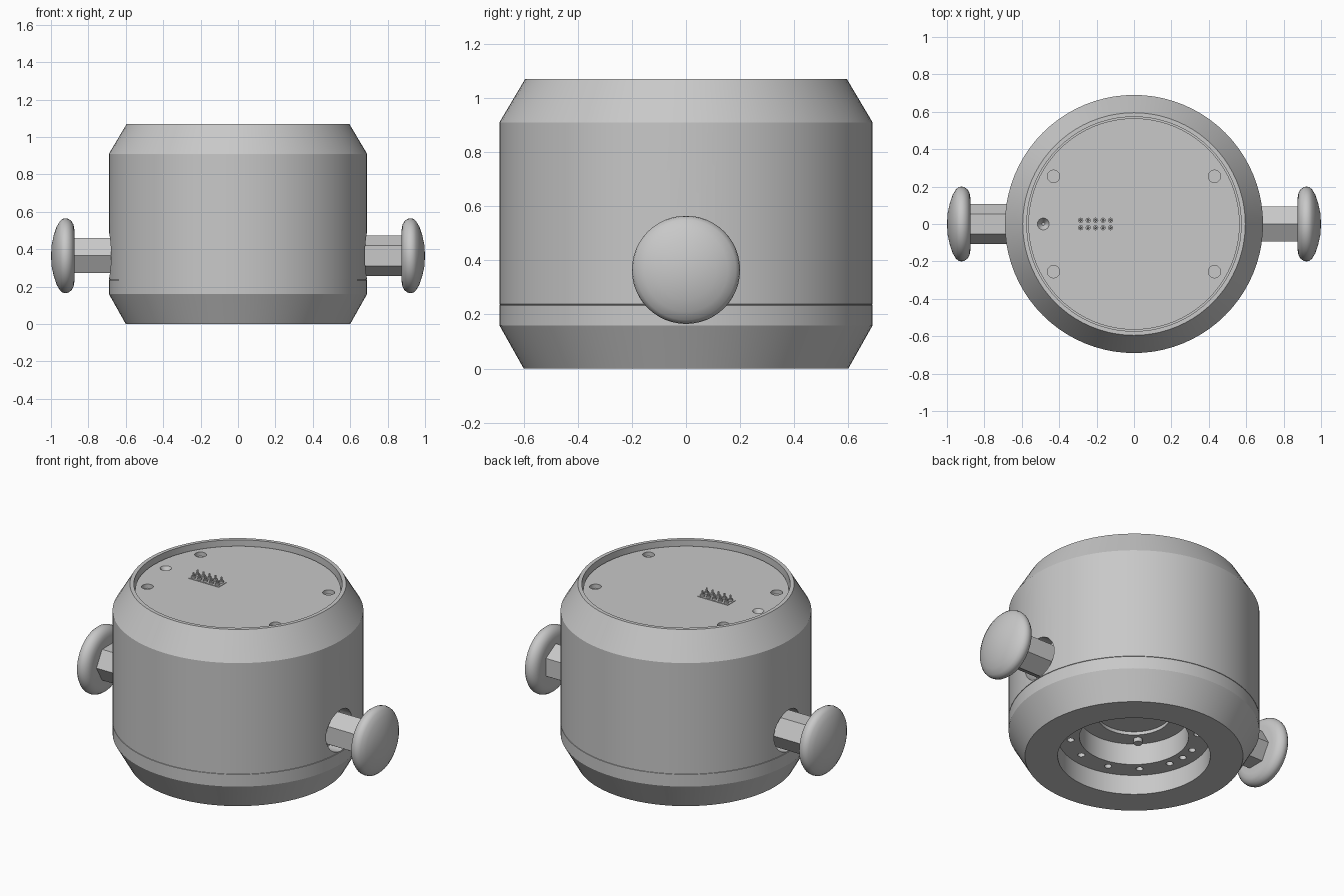
import bpy, bmesh, math
from mathutils import Matrix, Vector

cube = bpy.data.objects.get("Cube")
if cube:
    bpy.data.objects.remove(cube, do_unlink=True)

grey = bpy.data.materials.new("satin grey")
grey.use_nodes = True
COLOUR = (0.58, 0.58, 0.58, 1)
grey.diffuse_color = COLOUR
grey.node_tree.nodes["Principled BSDF"].inputs["Base Color"].default_value = COLOUR


def finish(name, bm):
    """Turn a bmesh into a named object in the scene."""
    bmesh.ops.recalc_face_normals(bm, faces=bm.faces)
    mesh = bpy.data.meshes.new(name)
    bm.to_mesh(mesh)
    bm.free()
    mesh.materials.append(grey)
    obj = bpy.data.objects.new(name, mesh)
    bpy.context.collection.objects.link(obj)
    return obj


def activate(obj):
    bpy.ops.object.select_all(action='DESELECT')
    obj.select_set(True)
    bpy.context.view_layer.objects.active = obj


def smooth(obj, angle=25):
    activate(obj)
    bpy.ops.object.shade_smooth_by_angle(angle=math.radians(angle))


def lathe(name, profile, steps=80, matrix=Matrix()):
    """Revolve (radius, height) points about z, then place the result."""
    bm = bmesh.new()
    verts = [bm.verts.new((r, 0, z)) for r, z in profile]
    edges = [bm.edges.new(pair) for pair in zip(verts, verts[1:])]
    bmesh.ops.spin(bm, geom=verts + edges, cent=(0, 0, 0), axis=(0, 0, 1),
                   angle=math.tau, steps=steps, use_duplicate=False)
    bmesh.ops.remove_doubles(bm, verts=bm.verts, dist=0.0001)
    bmesh.ops.transform(bm, matrix=matrix, verts=bm.verts)
    return finish(name, bm)


def cylinder(bm, centre, r_low, r_high, depth, sides=24, turn=Matrix()):
    bmesh.ops.create_cone(bm, cap_ends=True, segments=sides, radius1=r_low, radius2=r_high,
                          depth=depth, matrix=Matrix.Translation(Vector(centre)) @ turn)


def cut(obj, bm):
    """Subtract a bmesh of cutters from an object."""
    cutter = finish("hole_cutter", bm)
    cutter.hide_render = True
    mod = obj.modifiers.new("holes", 'BOOLEAN')
    mod.operation = 'DIFFERENCE'
    mod.solver = 'EXACT'
    mod.object = cutter
    activate(obj)
    bpy.ops.object.modifier_apply(modifier=mod.name)
    bpy.data.objects.remove(cutter, do_unlink=True)


SIDE = Matrix.Rotation(math.pi / 2, 4, 'Y')
AXLE_Z = 0.365

# Housing: stepped socket underneath, seam, chamfers and shallow top recess
body = lathe("housing", [
    (0, 0.27), (0.2, 0.27), (0.2, 0.25), (0.3, 0.25), (0.3, 0.12), (0.42, 0.12), (0.42, 0),
    (0.6, 0), (0.69, 0.16), (0.69, 0.234), (0.687, 0.235), (0.687, 0.237), (0.69, 0.238),
    (0.69, 0.91), (0.595, 1.07), (0.573, 1.07), (0.573, 1.0), (0, 1.0)])
holes = bmesh.new()
for side in (-1, 1):
    cylinder(holes, (side * 0.7, 0, AXLE_Z), 0.125, 0.125, 0.2, 32, SIDE)
bolt_angles = [quarter + step for quarter in range(0, 360, 90) for step in (-16, 16, 45)]
for angle in bolt_angles + [180]:
    a = math.radians(angle)
    cylinder(holes, (0.35 * math.cos(a), 0.35 * math.sin(a), 0.14), 0.02, 0.02, 0.12, 16)
cut(body, holes)
smooth(body)

# Top plate with four screw holes and one countersunk hole
plate = lathe("top_plate", [(0, 0.99), (0.565, 0.99), (0.565, 1.035), (0, 1.035)])
holes = bmesh.new()
for x in (-0.43, 0.43):
    for y in (-0.255, 0.255):
        cylinder(holes, (x, y, 1.035), 0.033, 0.033, 0.05)
cylinder(holes, (-0.485, 0, 1.035), 0.008, 0.055, 0.07)
cut(plate, holes)
smooth(plate)

# Contact block with two rows of pins
bm = bmesh.new()
bmesh.ops.create_cube(bm, size=1, matrix=Matrix.Translation((-0.205, 0, 1.034))
                      @ Matrix.Diagonal((0.205, 0.075, 0.008, 1)))
finish("contact_block", bm)
bm = bmesh.new()
for column in range(5):
    for y in (-0.02, 0.02):
        x = -0.285 + column * 0.04
        cylinder(bm, (x, y, 1.042), 0.014, 0.014, 0.012, 12)
        cylinder(bm, (x, y, 1.055), 0.007, 0.005, 0.03, 8)
smooth(finish("contact_pins", bm), 40)

# Small screw bosses inside the underside socket
bm = bmesh.new()
for angle in range(45, 360, 90):
    a = math.radians(angle)
    cylinder(bm, (0.25 * math.cos(a), 0.25 * math.sin(a), 0.24), 0.025, 0.025, 0.03, 16)
smooth(finish("socket_bosses", bm), 40)

# Side knobs: hexagonal shaft and domed round button
KNOB = [(0, 0.875), (0.14, 0.875), (0.165, 0.879), (0.185, 0.89), (0.197, 0.907),
        (0.2, 0.922), (0.197, 0.938), (0.185, 0.952), (0.155, 0.97), (0.11, 0.985),
        (0.06, 0.996), (0, 1.0)]
for name, side, twist in (("right", -1, 30), ("left", 1, 0)):
    bm = bmesh.new()
    turn = SIDE @ Matrix.Rotation(math.radians(twist), 4, 'Z')
    cylinder(bm, (side * 0.74, 0, AXLE_Z), 0.108, 0.108, 0.3, 6, turn)
    shaft = finish(name + "_hex_shaft", bm)
    # Orient one vertex pair upright on the left shaft, level on the right shaft
    heights = [v.co.z for v in shaft.data.vertices]
    tall = max(heights) - min(heights) > 0.2
    if tall != (side > 0):
        shaft.data.transform(Matrix.Translation((0, 0, AXLE_Z))
                             @ Matrix.Rotation(math.radians(30), 4, 'X')
                             @ Matrix.Translation((0, 0, -AXLE_Z)))
    place = Matrix.Translation((0, 0, AXLE_Z)) @ Matrix.Rotation(side * math.pi / 2, 4, 'Y')
    smooth(lathe(name + "_knob", KNOB, 48, place), 40)
